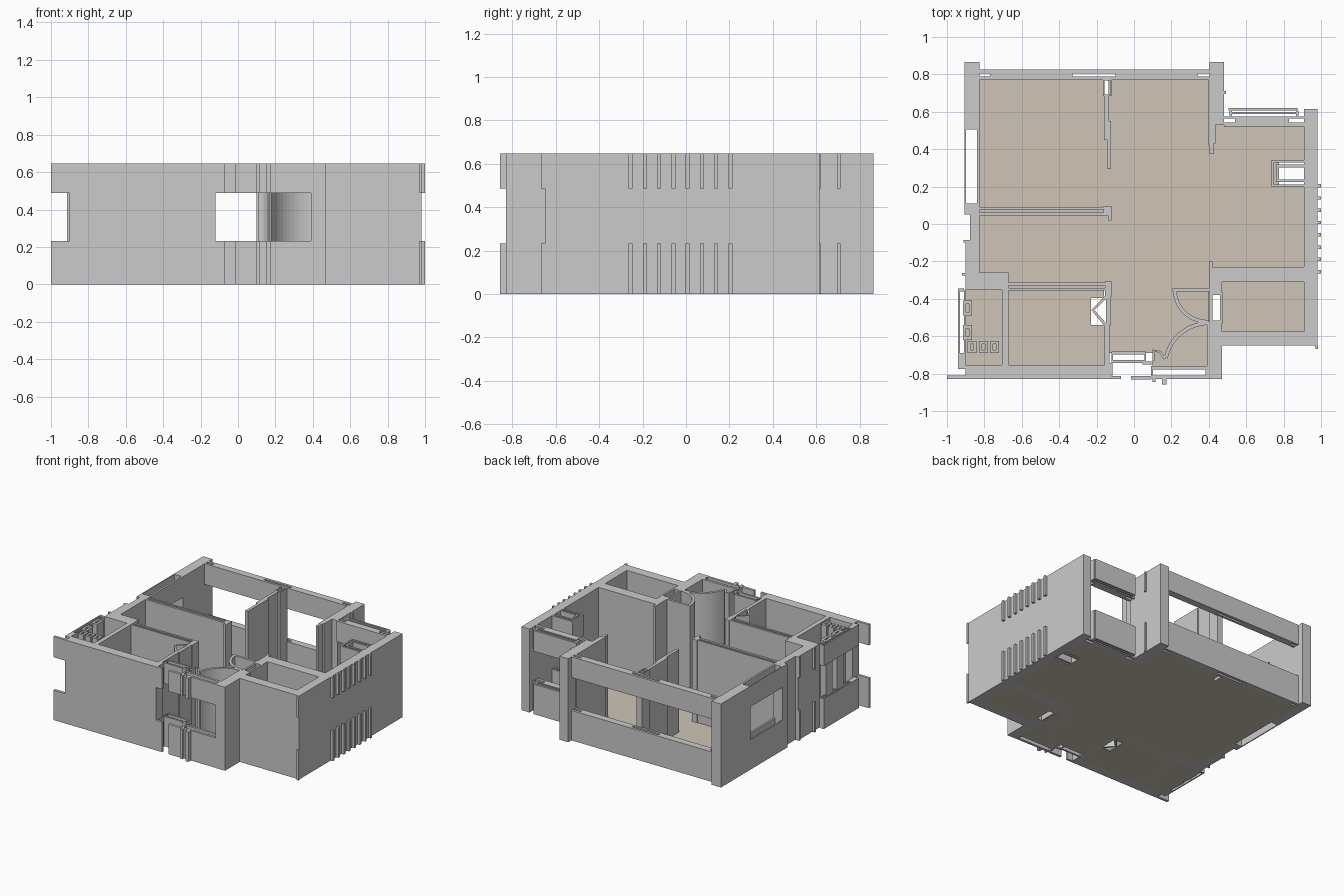
import bpy, bmesh, math

TOP, SILL, HEAD = 0.647, 0.232, 0.487
FULL = [(0, TOP)]
BANDS = [(0, SILL), (HEAD, TOP)]      # below and above a window opening


def prism(bm, pts, z0, z1):
    low = [bm.verts.new((x, y, z0)) for x, y in pts]
    high = [bm.verts.new((x, y, z1)) for x, y in pts]
    bm.faces.new(low[::-1])
    bm.faces.new(high)
    for i in range(len(pts)):
        j = (i + 1) % len(pts)
        bm.faces.new((low[i], low[j], high[j], high[i]))


def finish(name, bm):
    bmesh.ops.recalc_face_normals(bm, faces=bm.faces)
    me = bpy.data.meshes.new(name)
    bm.to_mesh(me)
    bm.free()
    ob = bpy.data.objects.new(name, me)
    bpy.context.collection.objects.link(ob)
    return ob


def boxes(name, rects, spans=FULL):
    """Extrude rectangles (x0, y0, x1, y1) over each height span."""
    bm = bmesh.new()
    for x0, y0, x1, y1 in rects:
        for z0, z1 in spans:
            prism(bm, [(x0, y0), (x1, y0), (x1, y1), (x0, y1)], z0, z1)
    return finish(name, bm)


def ring(x0, y0, x1, y1, t, tx=None):
    """Four strips around a hollow rectangle."""
    tx = tx or t
    return [(x0, y0, x1, y0 + t), (x0, y1 - t, x1, y1),
            (x0, y0 + t, x0 + tx, y1 - t), (x1 - tx, y0 + t, x1, y1 - t)]


def strip(name, path, t, spans=FULL):
    """Thin wall of thickness t following a path."""
    left, right = [], []
    for i, (x, y) in enumerate(path):
        a, b = path[max(i - 1, 0)], path[min(i + 1, len(path) - 1)]
        dx, dy = b[0] - a[0], b[1] - a[1]
        d = math.hypot(dx, dy)
        nx, ny = -dy / d * t / 2, dx / d * t / 2
        left.append((x + nx, y + ny))
        right.append((x - nx, y - ny))
    bm = bmesh.new()
    for z0, z1 in spans:
        prism(bm, left + right[::-1], z0, z1)
    return finish(name, bm)


def arc(cx, cy, r, a0, a1, n=12):
    return [(cx + r * math.cos(math.radians(a0 + (a1 - a0) * i / n)),
             cy + r * math.sin(math.radians(a0 + (a1 - a0) * i / n))) for i in range(n + 1)]


# Floor slabs, leaving the hollow shafts open
floor = boxes("floor", [
    (-0.83, 0.05, -0.16, 0.775), (-0.83, -0.315, -0.16, 0.05),
    (-0.16, -0.355, 0.41, 0.69), (-0.135, 0.69, 0.41, 0.775),
    (-0.67, -0.755, -0.23, -0.315), (-0.23, -0.755, -0.155, -0.54),
    (-0.23, -0.395, -0.16, -0.315), (-0.13, -0.69, 0.4, -0.355),
    (0.1, -0.765, 0.4, -0.69), (0.41, -0.23, 0.91, 0.2),
    (0.41, 0.2, 0.775, 0.34), (0.41, 0.34, 0.91, 0.53),
    (0.47, -0.58, 0.91, -0.3), (-0.9, -0.76, -0.7, -0.35)], [(0, 0.008)])
mat = bpy.data.materials.new("floor_beige")
mat.diffuse_color = (0.62, 0.56, 0.47, 1)
floor.data.materials.append(mat)

# Outer walls
boxes("left_wall", [(-0.905, 0.505, -0.825, 0.865), (-0.905, 0.05, -0.825, 0.11),
                    (-0.878, -0.085, -0.825, 0.05), (-0.9, -0.26, -0.825, -0.085),
                    (-0.9, -0.352, -0.67, -0.258)])
boxes("front_wall", [(-0.9, -0.83, -0.12, -0.755)])
boxes("right_wall", [(0.91, -0.65, 0.98, 0.615)])
boxes("front_right_wall", [(0.47, -0.65, 0.91, -0.575)])
boxes("back_column", [(0.405, 0.53, 0.48, 0.865), (0.398, 0.42, 0.41, 0.775),
                      (0.41, 0.43, 0.435, 0.53), (0.405, 0.375, 0.425, 0.43)])
boxes("front_column", [(0.39, -0.83, 0.47, -0.525)])

# Windowed walls: a lower and an upper band
boxes("back_window", [(-0.825, 0.805, 0.405, 0.825), (-0.825, 0.77, 0.405, 0.788),
                      (-0.77, 0.788, -0.33, 0.805), (-0.1, 0.788, 0.34, 0.805)], BANDS)
boxes("left_window", [(-0.905, 0.11, -0.897, 0.505), (-0.84, 0.11, -0.825, 0.505)], BANDS)
boxes("kitchen_window", [(0.48, 0.522, 0.91, 0.542), (0.48, 0.564, 0.91, 0.576),
                         (0.54, 0.542, 0.83, 0.564), (0.51, 0.588, 0.88, 0.6),
                         (0.505, 0.608, 0.875, 0.62), (0.51, 0.576, 0.525, 0.608),
                         (0.865, 0.576, 0.88, 0.608)], BANDS)
boxes("bathroom_window", [(-0.94, -0.775, -0.93, -0.345), (-0.91, -0.775, -0.9, -0.352),
                          (-0.93, -0.36, -0.91, -0.345), (-0.93, -0.775, -0.91, -0.69)], BANDS)
boxes("front_fin", [(-1.0, -0.83, -0.9, -0.81), (-0.12, -0.83, -0.07, -0.812)], BANDS)

# Small outside ribs
boxes("right_ribs", [(0.98, y - 0.009, 1.0, y + 0.009) for y in
                     [-0.255 + 0.0657 * i for i in range(8)]], BANDS)
boxes("corner_ribs", [(0.48, 0.695, 0.492, 0.712), (0.97, -0.668, 0.985, -0.65),
                      (-0.92, -0.275, -0.9, -0.262), (-0.912, -0.1, -0.878, -0.085)], BANDS)

# Inner walls, some drawn as two leaves with a narrow gap
boxes("bedroom_wall", [(-0.825, 0.078, -0.16, 0.09), (-0.825, 0.045, -0.16, 0.062),
                       (-0.162, 0.045, -0.12, 0.095), (-0.14, 0.018, -0.12, 0.045)])
boxes("lower_bedroom_wall", [(-0.67, -0.328, -0.15, -0.313), (-0.67, -0.356, -0.15, -0.343),
                             (-0.155, -0.39, -0.12, -0.305)])
boxes("middle_wall", ring(-0.167, 0.685, -0.12, 0.775, 0.008)
      + [(-0.16, 0.45, -0.135, 0.685), (-0.145, 0.295, -0.122, 0.55)])
boxes("bathroom_wall", [(-0.705, -0.755, -0.67, -0.35)])
boxes("lower_hall_wall", [(-0.158, -0.755, -0.13, -0.54), (-0.15, -0.54, -0.125, -0.39)])
boxes("balcony_wall", [(0.405, -0.31, 0.91, -0.23), (0.405, -0.38, 0.47, -0.31),
                       (0.402, -0.24, 0.42, -0.2)])
boxes("hall_shaft", ring(0.405, -0.53, 0.475, -0.365, 0.014))
strip("corner_shaft", [(-0.145, -0.385), (-0.22, -0.46), (-0.145, -0.548)], 0.016)

# Kitchen duct: two nested U-shaped shells
boxes("kitchen_duct", [r for x, y0, y1 in ((0.735, 0.197, 0.342), (0.76, 0.224, 0.317))
                       for r in ((x, y0, 0.91, y0 + 0.014), (x, y1 - 0.014, 0.91, y1),
                                 (x, y0 + 0.014, x + 0.014, y1 - 0.014))], BANDS)

# Door swings and leaves
strip("hall_door_swing", arc(0.39, -0.35, 0.172, 180, 258) + [(0.4, -0.525)], 0.02)
strip("hall_door_leaf", [(0.207, -0.352), (0.41, -0.352)], 0.018)
strip("entry_door_swing", arc(0.4, -0.765, 0.235, 90, 168), 0.02)
strip("entry_door_leaf", [(0.165, -0.72), (0.14, -0.685), (0.105, -0.675), (0.105, -0.73)], 0.014)

# Entry front
boxes("entry_window", ring(-0.12, -0.742, 0.065, -0.683, 0.014, 0.008)
      + ring(0.09, -0.828, 0.395, -0.76, 0.018, 0.012)
      + [(-0.13, -0.81, -0.115, -0.742), (-0.015, -0.832, 0.09, -0.812),
         (0.045, -0.75, 0.1, -0.735),
         (0.1, -0.846, 0.115, -0.828), (0.15, -0.858, 0.175, -0.828)], BANDS)

# Hollow bathroom fixture posts
boxes("fixture_posts", [r for x in (-0.865, -0.805, -0.745)
                        for r in ring(x - 0.024, -0.69, x + 0.024, -0.625, 0.016)]
      + [r for y in (-0.58, -0.45) for r in ring(-0.915, y - 0.04, -0.865, y + 0.04, 0.018)])
